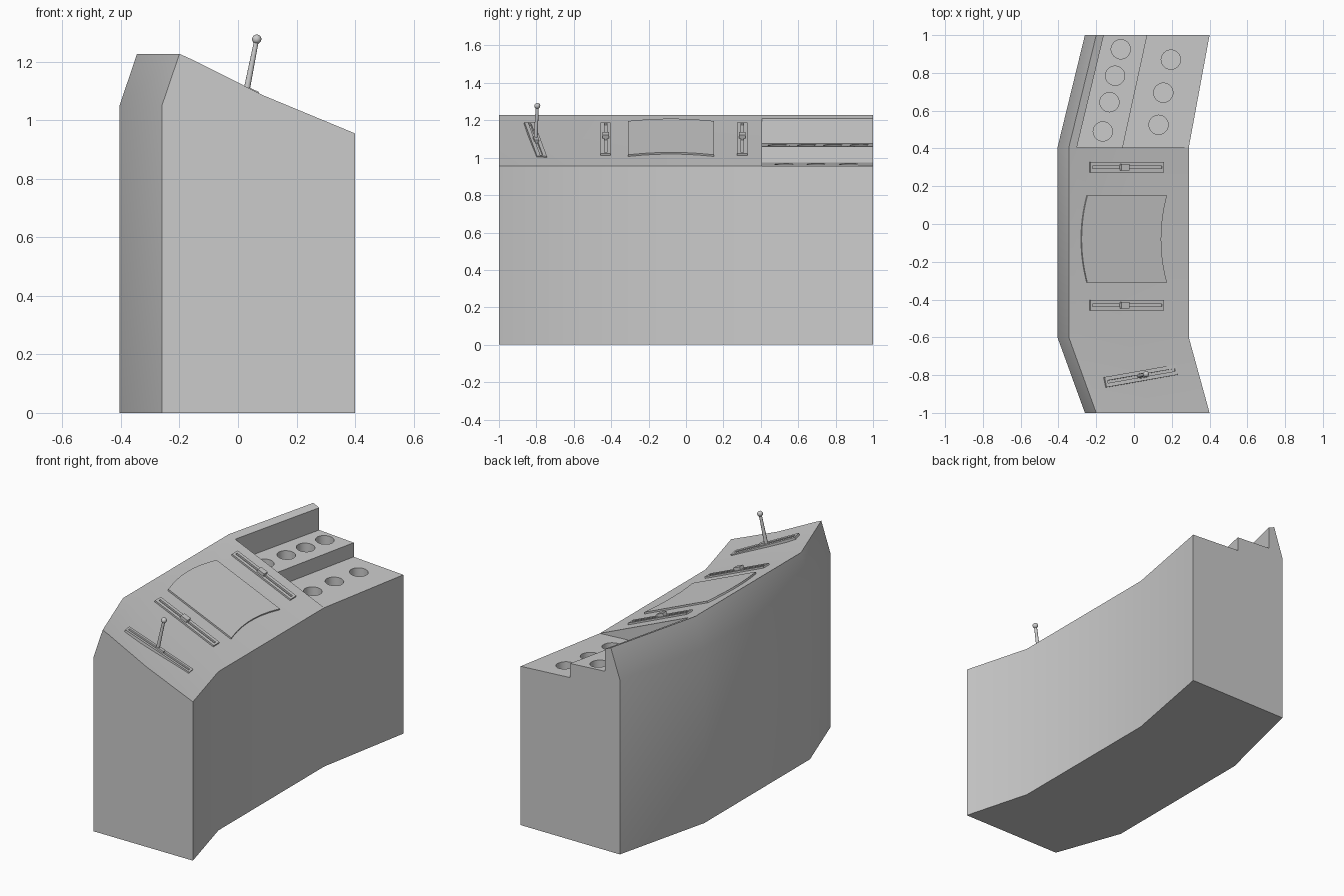
import bpy, bmesh, math
from mathutils import Vector, Matrix

if "Cube" in bpy.data.objects:
    bpy.data.objects.remove(bpy.data.objects["Cube"])

TOP, FRONT_Z, BACK_Z = 1.227, 0.955, 1.05
LIP, MID = 0.067, 0.483          # fractions along the sloping top


def finish(name, bm, matrix=None):
    bmesh.ops.recalc_face_normals(bm, faces=bm.faces)
    me = bpy.data.meshes.new(name)
    bm.to_mesh(me)
    bm.free()
    ob = bpy.data.objects.new(name, me)
    bpy.context.collection.objects.link(ob)
    if matrix:
        ob.matrix_world = matrix
    return ob


def select_only(ob):
    bpy.ops.object.select_all(action='DESELECT')
    ob.select_set(True)
    bpy.context.view_layer.objects.active = ob


def smooth(ob):
    select_only(ob)
    bpy.ops.object.shade_smooth_by_angle(angle=math.radians(30))


# --- console body: lofted cross-sections, plain top then stepped shelves ---
def slope(ridge, front, t, y, sag=0.0):
    return (ridge + (front - ridge) * t, y, TOP + (FRONT_Z - TOP) * t - sag)


def section(y, back, ridge, front, steps=None, sag=0.0):
    pts = [(back, y, 0), (front, y, 0), (front, y, FRONT_Z)]
    if steps:
        low = steps
        high = slope(ridge, front, LIP, y)[0]
        pts += [(low, y, 0.975), (low, y, 1.06), (high, y, 1.075)]
    else:
        pts += [slope(ridge, front, MID, y, sag)]
    pts += [slope(ridge, front, LIP, y), (ridge, y, TOP), (back, y, BACK_Z)]
    return pts


bm = bmesh.new()


def ring(pts):
    return [bm.verts.new(p) for p in pts]


def loft(a, b):
    n = len(a)
    for i in range(n):
        j = (i + 1) % n
        bm.faces.new((a[i], a[j], b[j], b[i]))


end_l = ring(section(-1, -0.26, -0.20, 0.40, sag=0.012))
mid_l = ring(section(-0.6, -0.405, -0.345, 0.29))
mid_r = ring(section(0.405, -0.405, -0.345, 0.29))
step_a = ring(section(0.405, -0.405, -0.345, 0.29, steps=-0.06))
step_b = ring(section(1, -0.26, -0.20, 0.40, steps=0.07))
loft(end_l, mid_l)
loft(mid_l, mid_r)
loft(step_a, step_b)
bm.faces.new(end_l)
bm.faces.new(step_b)
# wall between the sloping top and the shelves
bm.faces.new(step_a[2:7] + [mid_r[3]])
bmesh.ops.remove_doubles(bm, verts=bm.verts, dist=1e-4)
body = finish("console_body", bm)

# --- round holes in both shelves ---
bm = bmesh.new()
upper = [(-0.07, 0.925), (-0.10, 0.785), (-0.13, 0.645), (-0.165, 0.49)]
lower = [(0.195, 0.87), (0.155, 0.695), (0.13, 0.525)]
for pts, z in ((upper, 1.067), (lower, 0.965)):
    for x, y in pts:
        bmesh.ops.create_cone(bm, cap_ends=True, segments=32, radius1=0.051, radius2=0.051,
                              depth=0.10, matrix=Matrix.Translation((x, y, z)))
cutter = finish("hole_cutter", bm)
cutter.hide_render = True
mod = body.modifiers.new("holes", 'BOOLEAN')
mod.operation = 'DIFFERENCE'
mod.solver = 'EXACT'
mod.object = cutter
select_only(body)
bpy.ops.object.modifier_apply(modifier="holes")
bpy.data.objects.remove(cutter)
smooth(body)


# --- parts lying on the sloping top ---
def frame_at(point, normal, yaw=0.0):
    n = Vector(normal).normalized()
    c, s = math.cos(yaw), math.sin(yaw)
    u = Vector((c, s, -(n.x * c + n.y * s) / n.z)).normalized()
    m = Matrix((u, n.cross(u), n)).transposed().to_4x4()
    m.translation = point
    return m


def box(bm, size, centre):
    bmesh.ops.create_cube(bm, size=1, matrix=Matrix.Translation(centre) @ Matrix.Diagonal((*size, 1)))


def slider_plate(name, m, length=0.425, width=0.055, slot=0.014):
    bm = bmesh.new()
    bar = (width - slot) / 2
    for s in (-1, 1):
        box(bm, (length, bar, 0.02), (0, s * (slot + bar) / 2, 0))
        box(bm, (0.012, slot, 0.02), (s * (length / 2 - 0.006), 0, 0))
    return finish(name, bm, m)


TILT = (0.272, 0, 0.635)


def mid_point(x, y):
    return Vector((x, y, TOP + (FRONT_Z - TOP) * (x + 0.345) / 0.635))


# two sliders with knobs
for name, y in (("left", -0.43), ("right", 0.30)):
    m = frame_at(mid_point(-0.04, y), TILT)
    slider_plate(name + "_slider_plate", m)
    bm = bmesh.new()
    box(bm, (0.046, 0.034, 0.03), (-0.018, 0, 0.013))
    finish(name + "_slider_knob", bm, m)

# curved screen panel
bm = bmesh.new()
arc = [i / 8 - 1 for i in range(17)]
outline = [(-0.229 - 0.033 * (1 - t * t), 0.23 * t) for t in arc]
outline += [(0.229 - 0.033 * (1 - t * t), 0.23 * t) for t in reversed(arc)]
face = bm.faces.new([bm.verts.new((u, v, -0.01)) for u, v in outline])
ext = bmesh.ops.extrude_face_region(bm, geom=[face])
bmesh.ops.translate(bm, vec=(0, 0, 0.02), verts=[g for g in ext["geom"] if isinstance(g, bmesh.types.BMVert)])
screen = finish("screen_panel", bm, frame_at(mid_point(-0.04, -0.08), TILT))
smooth(screen)

# lever with its slot plate, shaft and ball
lever = Vector((0.035, -0.805, 1.090))
m = frame_at(lever, (0.45, 0.15, 1), math.radians(10))
slider_plate("lever_plate", m)
bm = bmesh.new()
box(bm, (0.04, 0.026, 0.024), (0.01, 0, 0.008))
finish("lever_base", bm, m)

foot, tip = Vector((0.025, -0.805, 1.08)), Vector((0.064, -0.795, 1.277))
axis = tip - foot
bm = bmesh.new()
rot = axis.to_track_quat('Z', 'Y').to_matrix().to_4x4()
bmesh.ops.create_cone(bm, cap_ends=True, segments=16, radius1=0.011, radius2=0.008,
                      depth=axis.length, matrix=Matrix.Translation((foot + tip) / 2) @ rot)
smooth(finish("lever_shaft", bm))
bm = bmesh.new()
bmesh.ops.create_uvsphere(bm, u_segments=16, v_segments=10, radius=0.016, matrix=Matrix.Translation(tip))
smooth(finish("lever_ball", bm))
